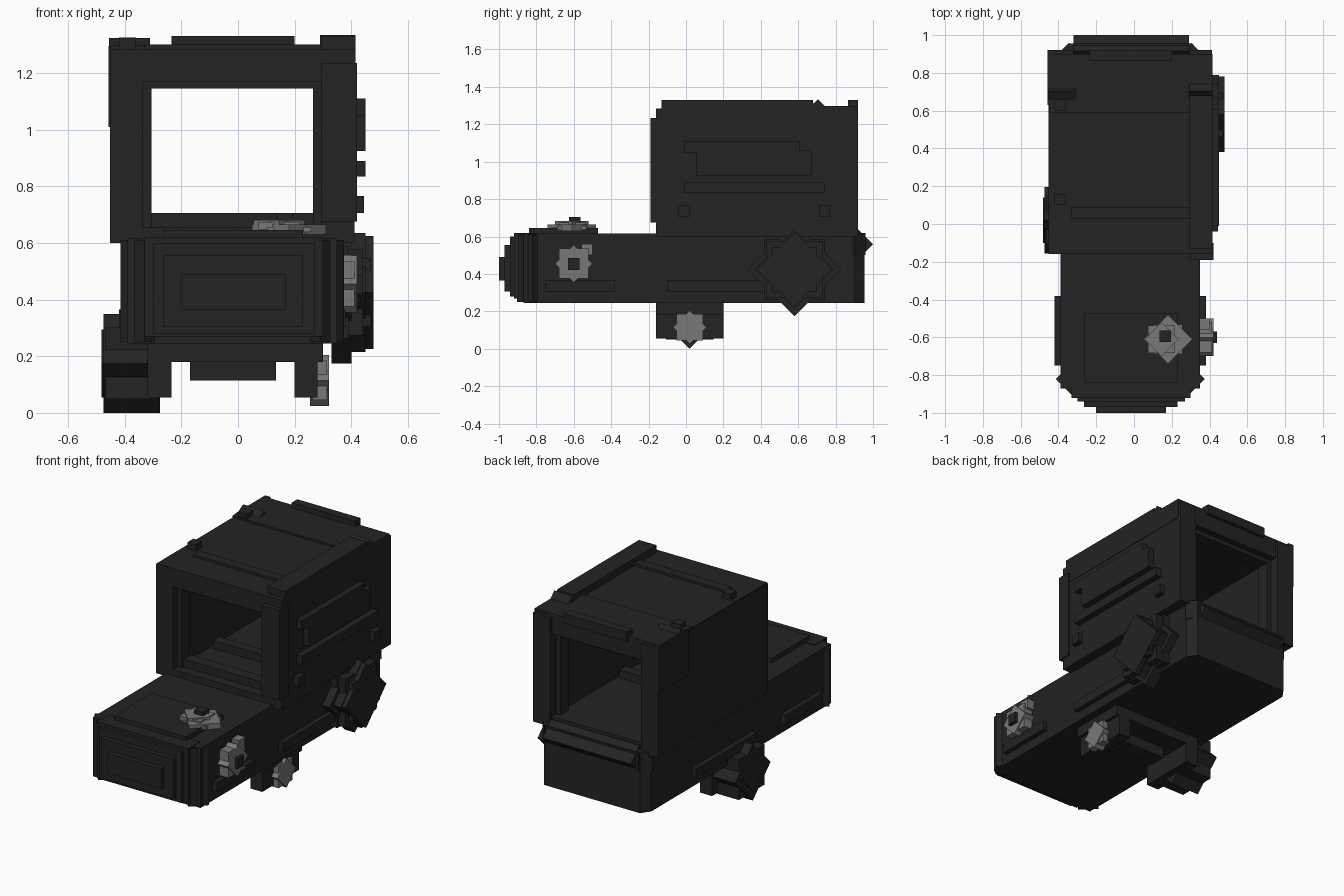
import bpy
import bmesh
from math import radians
from mathutils import Matrix, Vector

if "Cube" in bpy.data.objects:
    bpy.data.objects.remove(bpy.data.objects["Cube"], do_unlink=True)

MIDDLE = -.02  # centre line of the body


def make_material(name, level):
    material = bpy.data.materials.new(name)
    material.use_nodes = True
    colour = (level, level, level, 1)
    material.diffuse_color = colour
    shader = material.node_tree.nodes["Principled BSDF"]
    shader.inputs["Base Color"].default_value = colour
    shader.inputs["Roughness"].default_value = .8
    return material


black = make_material("matte black", .017)
silver = make_material("steel grey", .19)


def finish(name, mesh_data, material):
    bmesh.ops.recalc_face_normals(mesh_data, faces=mesh_data.faces)
    mesh = bpy.data.meshes.new(name)
    mesh_data.to_mesh(mesh)
    mesh_data.free()
    mesh.materials.append(material)
    item = bpy.data.objects.new(name, mesh)
    bpy.context.collection.objects.link(item)
    return item


def box(name, x, y, z, material=black, turn=0, axis="X"):
    """Box from three (low, high) ranges, turned about its own centre."""
    bm = bmesh.new()
    bmesh.ops.create_cube(bm, size=1)
    size = Vector([high - low for low, high in (x, y, z)])
    centre = Vector([(high + low) / 2 for low, high in (x, y, z)])
    spin = Matrix.Rotation(radians(turn), 4, axis)
    bm.transform(Matrix.Translation(centre) @ spin @ Matrix.Diagonal(size).to_4x4())
    return finish(name, bm, material)


def pair(name, inner, outer, y, z, turn=0, axis="X"):
    """Two boxes at equal distances either side of the body's centre line."""
    box("left_" + name, (MIDDLE + inner, MIDDLE + outer), y, z, black, turn, axis)
    box("right_" + name, (MIDDLE - outer, MIDDLE - inner), y, z, black, -turn, axis)


def prism(name, outline, z):
    """Vertical extrusion of a plan outline mirrored over the centre line."""
    bm = bmesh.new()
    points = [(MIDDLE + w, y) for w, y in outline]
    points += [(MIDDLE - w, y) for w, y in reversed(outline)]
    face = bm.faces.new([bm.verts.new((px, py, z[0])) for px, py in points])
    top = bmesh.ops.extrude_face_region(bm, geom=[face])["geom"]
    verts = [v for v in top if isinstance(v, bmesh.types.BMVert)]
    bmesh.ops.translate(bm, verts=verts, vec=(0, 0, z[1] - z[0]))
    return finish(name, bm, black)


def star(name, centre, reach, span, axis="X", material=black, square=.65):
    """Blocky eight-pointed knob: a diamond and an upright square."""
    index = "XYZ".index(axis)
    for label, half, turn, inset in (("diamond", reach * .7071, 45, 0),
                                     ("square", reach * square, 0, .008)):
        ranges = [(c - half, c + half) for c in centre]
        ranges[index] = (span[0] + inset, span[1] - inset)
        box(name + "_" + label, *ranges, material, turn, axis)


# Base housing with stepped nose and chamfered tail
prism("base_housing", [(.37, -.87), (.37, .9), (.33, .955)], (.245, .615))
pair("nose_corner_post", .25, .37, (-.88, -.76), (.25, .61), 45, "Z")
box("nose_face", (-.33, .3), (-.92, -.8), (.27, .62))
box("nose_frame", (-.3, .27), (-.94, -.9), (.28, .6))
box("nose_panel", (-.265, .23), (-.97, -.9), (.305, .555))
box("nose_plate", (-.2, .17), (-1, -.9), (.365, .49))
box("nose_top_plate", (-.265, .23), (-.84, -.47), (.6, .645))
pair("front_side_rail", .36, .4, (-.75, -.38), (.305, .365))
pair("rear_side_rail", .36, .4, (-.1, .5), (.305, .365))

# Tail bar with sloping top edge
box("tail_bar", (-.32, .29), (.855, .975), (.5, .62), black, 45)
pair("tail_corner", .3, .36, (.87, .95), (.5, .62), 45, "Z")

# Window hood
pair("hood_wall", .315, .432, (-.16, .92), (.6, 1.28))
box("hood_roof", (-.45, .415), (-.16, .9), (1.17, 1.285))
box("hood_floor", (-.34, .3), (-.16, .9), (.6, .655))
box("floor_front_bar", (-.31, .28), (-.1, -.03), (.64, .705))
box("floor_rear_bar", (-.31, .28), (.2, .26), (.64, .705))
for place, start in (("front", -.12), ("rear", .78)):
    pair(place + "_window_post", .285, .33, (start, start + .08), (.64, 1.18))
    box(place + "_window_lintel", (-.33, .295), (start, start + .08), (1.145, 1.2))
box("hood_front_post", (.295, .42), (-.19, -.1), (.675, 1.235))

# Roof trim
box("roof_long_strip", (.295, .415), (-.13, .68), (1.27, 1.33))
box("roof_front_bar", (-.33, .295), (.03, .09), (1.27, 1.3))
box("roof_middle_bar", (-.45, .295), (.59, .72), (1.27, 1.297))
box("roof_rear_cap", (-.45, .415), (.72, .9), (1.2, 1.297))
box("roof_rear_block", (-.235, .2), (.865, .92), (1.27, 1.33))
box("left_roof_wedge", (.29, .415), (.67, .74), (1.25, 1.32), black, 45)
box("right_roof_wedge", (-.455, -.31), (.65, .72), (1.25, 1.31), black, 30)
for place, start in (("front", .1), ("rear", .6)):
    box(place + "_roof_stud", (-.42, -.36), (start, start + .06), (1.27, 1.325))
box("right_rear_brace", (-.457, -.42), (.63, .92), (1.01, 1.295))

# Raised trim on the left hood wall
box("side_upper_plate", (.4, .45), (-.01, .61), (1.05, 1.11))
box("side_lower_plate", (.4, .45), (.055, .67), (.925, 1.06))
box("side_rail", (.4, .45), (-.01, .74), (.835, .89))
for place, start in (("front", -.04), ("rear", .71)):
    box(place + "_side_stud", (.4, .445), (start, start + .06), (.705, .765))

# Large adjustment knob
knob = (0, .58, .425)
star("knob_base", knob, .25, (.33, .4))
star("knob_body", knob, .21, (.38, .45), square=.72)
star("knob_cap", knob, .2, (.43, .478), square=.6)

# Adjuster screws with dark slots
star("side_screw", (0, -.6, .455), .1, (.34, .42), "X", silver, .8)
box("side_screw_slot", (.34, .44), (-.63, -.57), (.42, .485))
box("side_screw_tab", (.34, .4), (-.56, -.5), (.5, .56), silver)
star("top_screw", (.18, -.61, 0), .13, (.63, .665), "Z", silver, .6)
star("top_screw_head", (.145, -.61, 0), .09, (.64, .682), "Z", silver, .8)
box("top_screw_slot", (.135, .195), (-.625, -.565), (.64, .705))

# Underside rail clamp
length = (-.16, .2)
box("clamp_slab", (-.28, .3), length, (.18, .26))
box("left_clamp_jaw", (.2, .28), length, (.055, .25))
box("right_clamp_jaw", (-.32, -.235), length, (.055, .25))
box("clamp_recoil_lug", (-.17, .135), (-.03, .07), (.115, .2))
star("clamp_bolt", (0, .02, .115), .09, (.255, .322), "X", silver, .78)
star("clamp_knob", (0, .02, .175), .175, (-.475, -.275), "X", black, .72)
star("clamp_knob_cap", (0, .02, .175), .12, (-.482, -.4), "X", black, .72)
